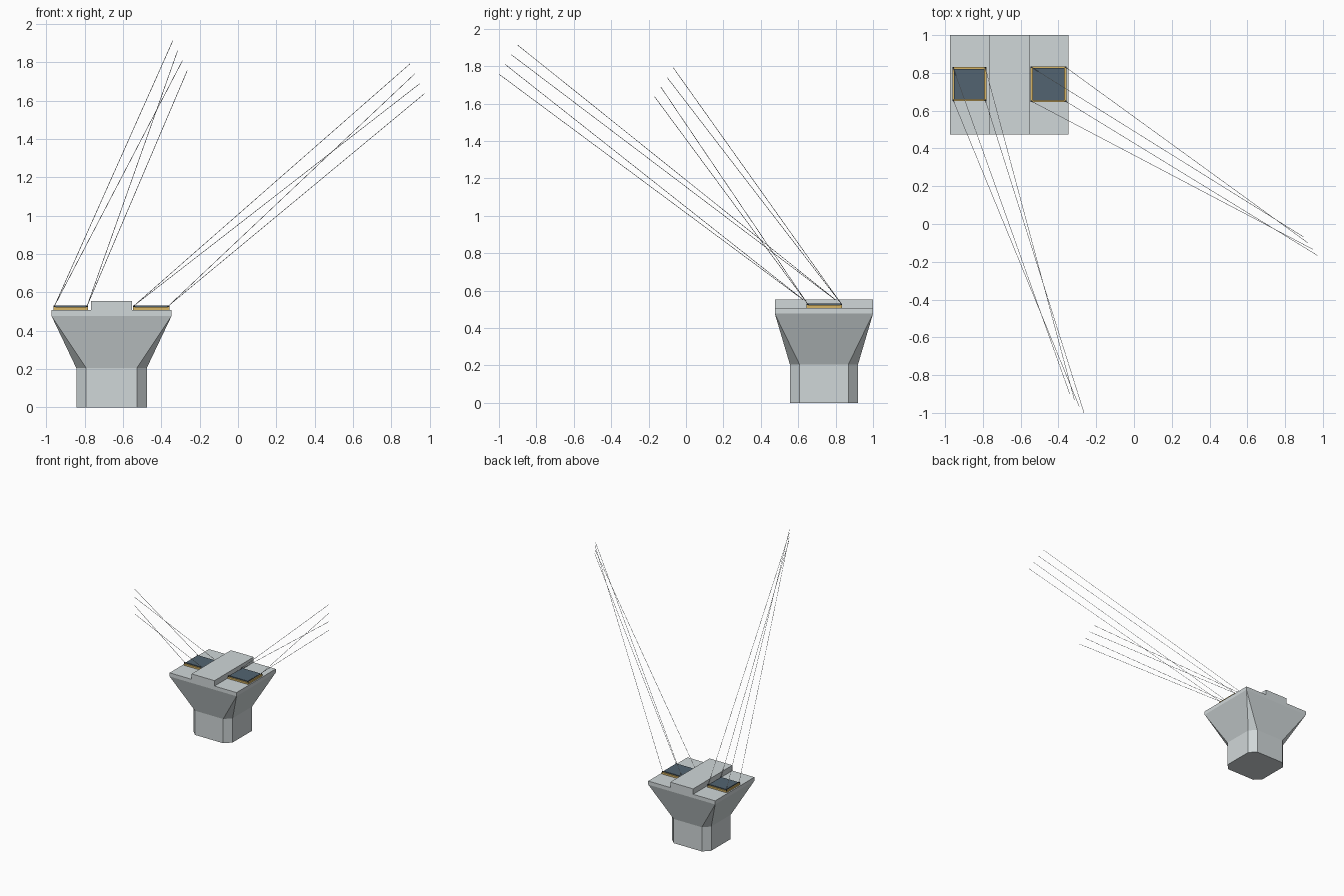
import bpy, bmesh
from mathutils import Vector

if "Cube" in bpy.data.objects:
    bpy.data.objects.remove(bpy.data.objects["Cube"])


def material(name, rgb):
    m = bpy.data.materials.new(name)
    m.diffuse_color = (*rgb, 1)
    m.use_nodes = True
    m.node_tree.nodes["Principled BSDF"].inputs["Base Color"].default_value = m.diffuse_color
    return m


CONCRETE = material("concrete grey", (0.63, 0.68, 0.69))
SLATE = material("slate blue", (0.085, 0.127, 0.165))
TAN = material("golden tan", (0.68, 0.46, 0.13))
STEEL = material("pale steel", (0.70, 0.73, 0.75))
DARK = material("dark steel", (0.03, 0.035, 0.04))


def finish(name, bm, mat):
    bmesh.ops.remove_doubles(bm, verts=bm.verts, dist=1e-5)
    bmesh.ops.recalc_face_normals(bm, faces=bm.faces)
    me = bpy.data.meshes.new(name)
    bm.to_mesh(me)
    bm.free()
    me.materials.append(mat)
    ob = bpy.data.objects.new(name, me)
    bpy.context.collection.objects.link(ob)
    return ob


def box(name, x0, x1, y0, y1, z0, z1, mat):
    bm = bmesh.new()
    bmesh.ops.create_cube(bm, size=1)
    for v in bm.verts:
        v.co = (x1 if v.co.x > 0 else x0, y1 if v.co.y > 0 else y0,
                z1 if v.co.z > 0 else z0)
    return finish(name, bm, mat)


def ring(cx, cy, hx, hy, c, z):
    """Rectangle with corners cut by c, always eight points."""
    pts = [(hx - c, -hy), (hx, -hy + c), (hx, hy - c), (hx - c, hy),
           (-hx + c, hy), (-hx, hy - c), (-hx, -hy + c), (-hx + c, -hy)]
    return [Vector((cx + x, cy + y, z)) for x, y in pts]


# Pier: chamfered shaft flaring to a rectangular cap
CX, CY = -0.66, 0.7375
bm = bmesh.new()
levels = [ring(CX, CY, 0.184, 0.182, 0.052, 0),
          ring(CX, CY, 0.184, 0.182, 0.052, 0.205),
          ring(CX, CY, 0.3135, 0.2625, 0, 0.477),
          ring(CX, CY, 0.3135, 0.2625, 0, 0.508)]


def add_face(points):
    unique = []
    for p in points:
        if all((p - q).length > 1e-5 for q in unique):
            unique.append(p)
    if len(unique) > 2:
        bm.faces.new([bm.verts.new(p) for p in unique])


for lower, upper in zip(levels, levels[1:]):
    for i in range(8):
        j = (i + 1) % 8
        add_face([lower[i], lower[j], upper[j], upper[i]])
add_face(levels[0])
add_face(levels[-1])
finish("pier", bm, CONCRETE)

# Raised block between the two bearings
box("centre_block", -0.767, -0.553, 0.475, 1.0, 0.508, 0.554, CONCRETE)


def rod(name, a, b, r, mat, sides=6):
    a, b = Vector(a), Vector(b)
    d = b - a
    bm = bmesh.new()
    bmesh.ops.create_cone(bm, cap_ends=True, segments=sides, radius1=r,
                          radius2=r, depth=d.length)
    bm.transform(d.to_track_quat('Z', 'Y').to_matrix().to_4x4())
    bmesh.ops.translate(bm, verts=bm.verts, vec=(a + b) / 2)
    return finish(name, bm, mat)


# Bearings: tan pad, slate plate, corner bolts and long thin rods
bearings = [("left", -0.957, -0.787, 0.655, 0.826, (-0.34, -0.90, 1.913)),
            ("right", -0.543, -0.362, 0.650, 0.830, (0.897, -0.068, 1.792))]
step = Vector((0.025, -0.033, -0.052))
for side, x0, x1, y0, y1, tip in bearings:
    e = 0.005
    box(side + "_pad", x0 - e, x1 + e, y0 - e, y1 + e, 0.508, 0.523, TAN)
    box(side + "_plate", x0 + e, x1 - e, y0 + e, y1 - e, 0.523, 0.531, SLATE)
    corners = [(x0, y1), (x1, y1), (x0, y0), (x1, y0)]
    for i, (x, y) in enumerate(corners):
        rod(f"{side}_bolt_{i}", (x, y, 0.522), (x, y, 0.532), 0.005, DARK, 8)
        rod(f"{side}_rod_{i}", (x, y, 0.53), Vector(tip) + step * i,
            0.0014, STEEL)
